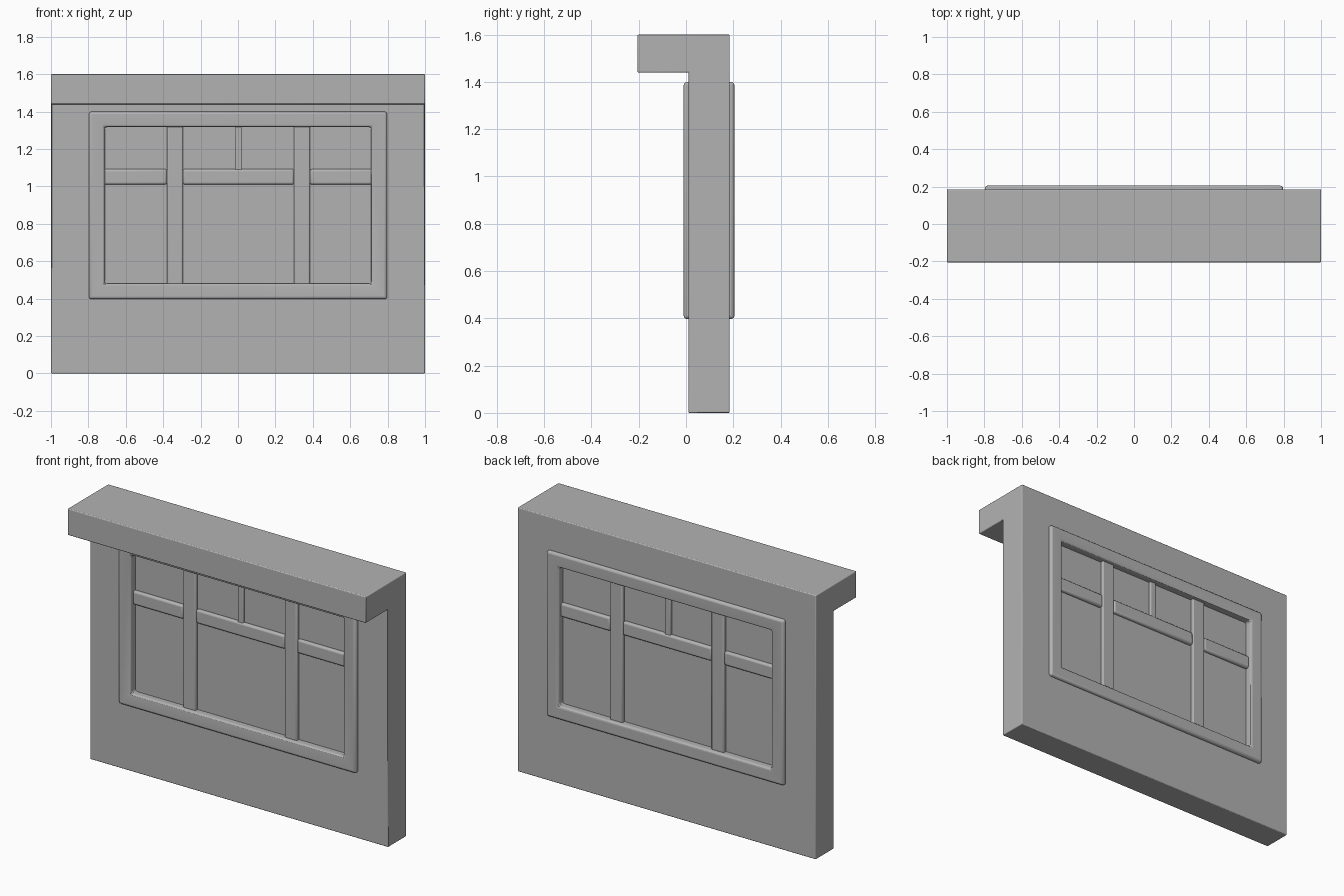
import bpy
import bmesh
import math

cube = bpy.data.objects.get("Cube")
if cube:
    bpy.data.objects.remove(cube, do_unlink=True)

GREY = (0.45, 0.45, 0.45, 1)
mat = bpy.data.materials.new("plain grey")
mat.use_nodes = True
mat.diffuse_color = GREY
mat.node_tree.nodes["Principled BSDF"].inputs["Base Color"].default_value = GREY

WALL_FRONT, WALL_BACK = 0.01, 0.185
MID = (WALL_FRONT + WALL_BACK) / 2


def make_object(name, bm, bevel=0, cutter=None):
    """Turn a bmesh into a finished, softly bevelled object."""
    bmesh.ops.recalc_face_normals(bm, faces=bm.faces)
    mesh = bpy.data.meshes.new(name)
    bm.to_mesh(mesh)
    bm.free()
    mesh.materials.append(mat)
    obj = bpy.data.objects.new(name, mesh)
    bpy.context.collection.objects.link(obj)
    if cutter:
        cut = obj.modifiers.new("opening", 'BOOLEAN')
        cut.object = cutter
        cut.solver = 'EXACT'
    if bevel:
        mod = obj.modifiers.new("soft_edges", 'BEVEL')
        mod.width = bevel
        mod.segments = 3
        mod.limit_method = 'ANGLE'
        bpy.ops.object.select_all(action='DESELECT')
        obj.select_set(True)
        bpy.context.view_layer.objects.active = obj
        bpy.ops.object.shade_smooth_by_angle(angle=math.radians(40))
    return obj


def add_box(name, x, y, z, bevel=0, cutter=None):
    """Box from (min, max) ranges on each axis."""
    bm = bmesh.new()
    bmesh.ops.create_cube(bm, size=1)
    for v in bm.verts:
        for axis, (lo, hi) in enumerate((x, y, z)):
            v.co[axis] = hi if v.co[axis] > 0 else lo
    return make_object(name, bm, bevel, cutter)


def add_cutter(name, x, z):
    obj = add_box(name, x, (-0.5, 0.5), z)
    obj.hide_render = True
    obj.hide_set(True)
    return obj


# Openings in the wall and in the window frame
wall_opening = add_cutter("wall_opening_cutter", (-0.75, 0.75), (0.44, 1.36))
frame_opening = add_cutter("frame_opening_cutter", (-0.712, 0.712), (0.48, 1.318))

# Wall with overhanging ledge, extruded along x from one profile
profile = [(WALL_FRONT, 0), (WALL_BACK, 0), (WALL_BACK, 1.6),
           (-0.205, 1.6), (-0.205, 1.44), (WALL_FRONT, 1.44)]
bm = bmesh.new()
end = bm.faces.new([bm.verts.new((-1, y, z)) for y, z in profile])
side = bmesh.ops.extrude_face_region(bm, geom=[end])
bmesh.ops.translate(bm, vec=(2, 0, 0),
                    verts=[g for g in side["geom"] if isinstance(g, bmesh.types.BMVert)])
make_object("wall_with_ledge", bm, 0.005, wall_opening)

# Window frame, proud of the wall on both sides
add_box("window_frame", (-0.797, 0.797), (-0.01, 0.205), (0.397, 1.4), 0.014, frame_opening)

# Recessed glass pane
add_box("window_pane", (-0.73, 0.73), (MID - 0.063, MID + 0.063), (0.46, 1.34))


def add_bar(name, x, z, half_depth, bevel):
    add_box(name, x, (MID - half_depth, MID + half_depth), z, bevel)


# Upright bars
POSTS = {"right": (-0.38, -0.295), "left": (0.3, 0.385)}
for label, x in POSTS.items():
    add_bar(label + "_upright_bar", x, (0.47, 1.33), 0.083, 0.008)

# Cross bars between the uprights
edges = [-0.72, *POSTS["right"], *POSTS["left"], 0.72]
for label, i in (("right", 0), ("middle", 2), ("left", 4)):
    add_bar(label + "_cross_bar", (edges[i], edges[i + 1]), (1.01, 1.093), 0.083, 0.012)

# Short upright above the middle cross bar
add_bar("short_upright_bar", (-0.017, 0.02), (1.08, 1.33), 0.077, 0.005)
